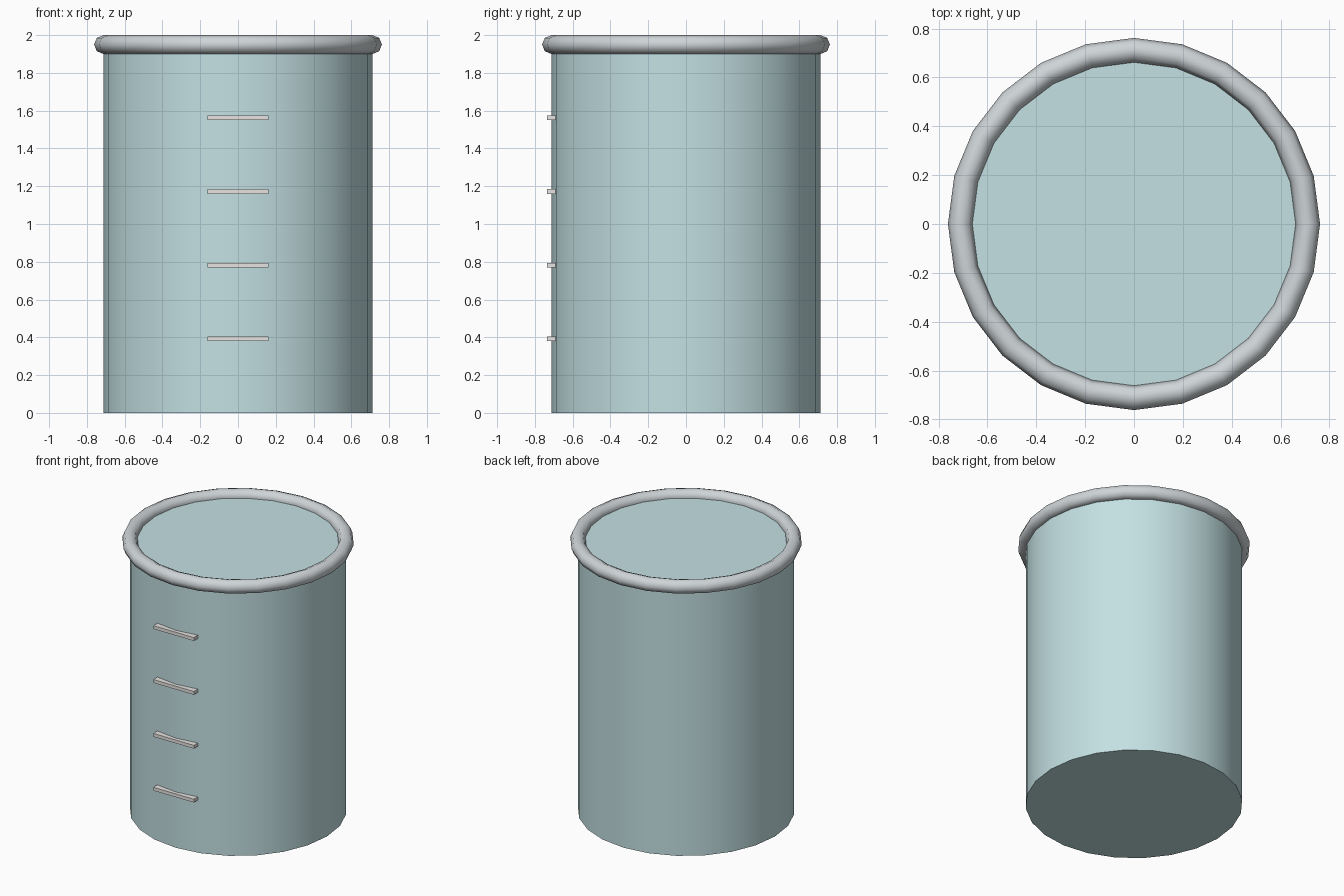
import bpy, math

if "Cube" in bpy.data.objects:
    bpy.data.objects.remove(bpy.data.objects["Cube"])

RADIUS, RIM_Z, SIDES = 0.712, 1.95, 24

def paint(obj, name, color):
    mat = bpy.data.materials.new(name)
    mat.diffuse_color = color
    mat.use_nodes = True
    mat.node_tree.nodes["Principled BSDF"].inputs["Base Color"].default_value = mat.diffuse_color
    obj.data.materials.append(mat)

# Closed cylindrical body
bpy.ops.mesh.primitive_cylinder_add(vertices=SIDES, radius=RADIUS, depth=RIM_Z,
                                    location=(0, 0, RIM_Z / 2))
body = bpy.context.object
body.name = "beaker_body"
bpy.ops.object.shade_smooth_by_angle(angle=math.radians(40))
paint(body, "pale_glass", (0.55, 0.75, 0.77, 1))

# Rounded rim around the top
bpy.ops.mesh.primitive_torus_add(major_segments=SIDES, minor_segments=8,
                                 major_radius=RADIUS, minor_radius=0.05,
                                 location=(0, 0, RIM_Z))
rim = bpy.context.object
rim.name = "rim"
bpy.ops.object.shade_smooth_by_angle(angle=math.radians(60))
paint(rim, "rim_grey", (0.62, 0.66, 0.68, 1))

# Four measuring marks on the front
for i in range(4):
    bpy.ops.mesh.primitive_cube_add(size=1, location=(0, -RADIUS, 0.39 * (i + 1) + 0.002))
    mark = bpy.context.object
    mark.name = f"measuring_mark_{i + 1}"
    mark.scale = (0.325, 0.05, 0.024)
    bpy.ops.object.transform_apply(location=False, rotation=False, scale=True)
    paint(mark, f"mark_grey_{i + 1}", (0.8, 0.78, 0.76, 1))
